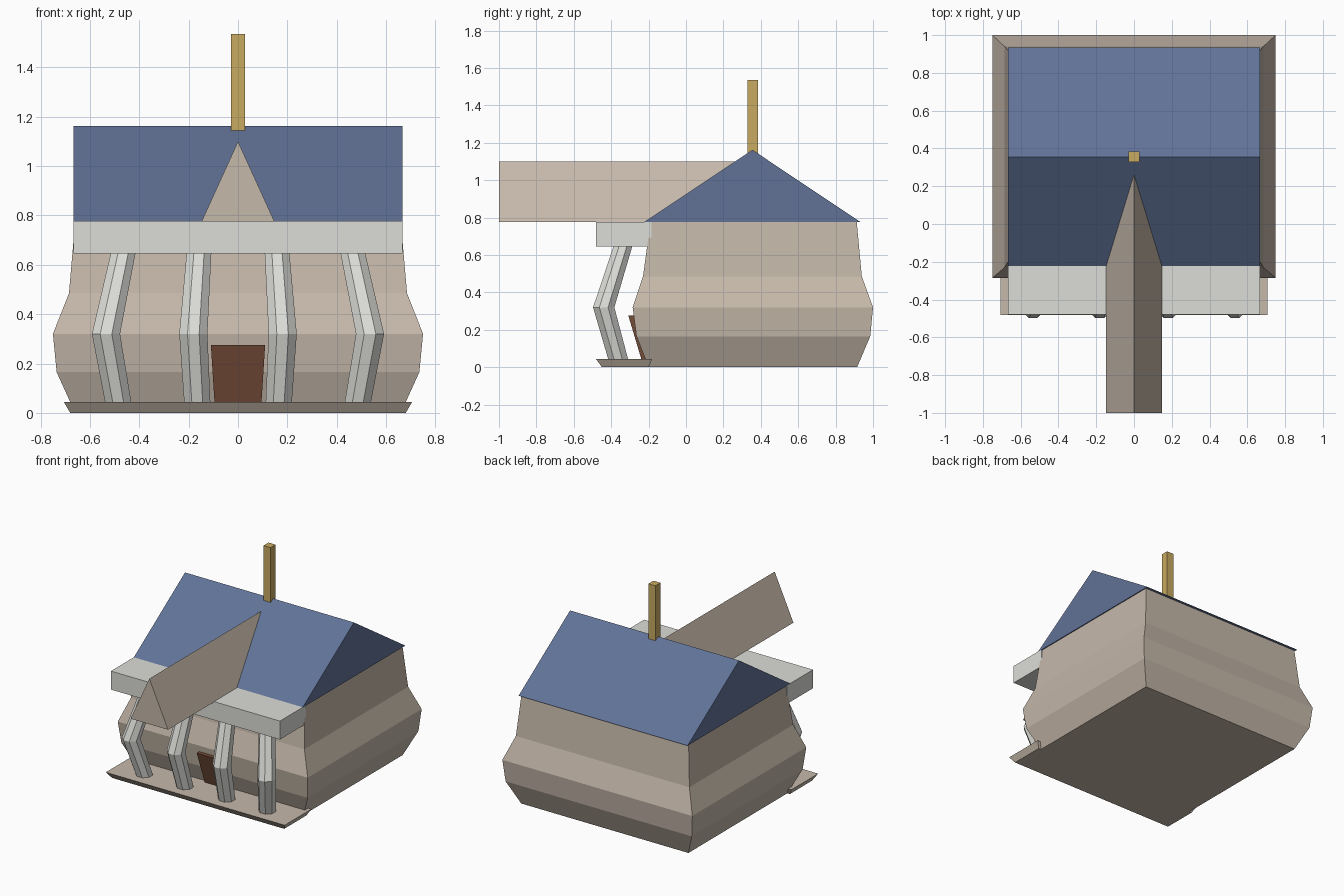
import bpy, math
from mathutils import Vector

if "Cube" in bpy.data.objects:
    bpy.data.objects.remove(bpy.data.objects["Cube"])


def material(name, rgb):
    m = bpy.data.materials.new(name)
    m.diffuse_color = (*rgb, 1)
    m.use_nodes = True
    m.node_tree.nodes["Principled BSDF"].inputs["Base Color"].default_value = m.diffuse_color
    return m


stone = material("stone", (0.56, 0.48, 0.40))
slate = material("slate", (0.12, 0.17, 0.31))
marble = material("marble", (0.72, 0.73, 0.69))
wood = material("wood", (0.18, 0.075, 0.04))
gold = material("gold", (0.58, 0.40, 0.12))


def loft(name, rings, mat):
    """Join matching rings of points with quads and cap both ends."""
    n = len(rings[0])
    verts = [p for r in rings for p in r]
    faces = [(k * n + i, k * n + (i + 1) % n, (k + 1) * n + (i + 1) % n, (k + 1) * n + i)
             for k in range(len(rings) - 1) for i in range(n)]
    faces += [tuple(reversed(range(n))), tuple(range(len(verts) - n, len(verts)))]
    mesh = bpy.data.meshes.new(name)
    mesh.from_pydata(verts, [], faces)
    mesh.materials.append(mat)
    ob = bpy.data.objects.new(name, mesh)
    bpy.context.collection.objects.link(ob)
    return ob


def rect(hx, y0, y1, z):
    return [(-hx, y0, z), (hx, y0, z), (hx, y1, z), (-hx, y1, z)]


def circle(x, y, z, r, n=8):
    return [(x + r * math.cos(2 * math.pi * (i + 0.5) / n) / math.cos(math.pi / n),
             y + r * math.sin(2 * math.pi * (i + 0.5) / n) / math.cos(math.pi / n), z)
            for i in range(n)]


# Bulging walls
profile = [(0.0, 0.66, -0.20, 0.915), (0.165, 0.735, -0.265, 0.985),
           (0.32, 0.75, -0.285, 1.0), (0.485, 0.685, -0.23, 0.94),
           (0.775, 0.66, -0.19, 0.913)]
loft("walls", [rect(hx, y0, y1, z) for z, hx, y0, y1 in profile], stone)

# Main gable roof, ridge along x
loft("main_roof", [[(x, -0.225, 0.775), (x, 0.935, 0.775), (x, 0.355, 1.162)]
                   for x in (-0.667, 0.667)], slate)

# Long gable running out over the porch, ridge along y
loft("porch_gable", [[(0.148, y, 0.775), (-0.148, y, 0.775), (0, y, 1.10)]
                     for y in (0.33, -1.0)][::-1], stone).data.flip_normals()

# Porch slab and beam
loft("porch_floor", [rect(0.68, -0.45, -0.20, 0), rect(0.706, -0.482, -0.18, 0.045)], stone)
loft("porch_beam", [rect(0.667, -0.48, -0.185, 0.645), rect(0.667, -0.48, -0.185, 0.777)], marble)

# Four bent columns
shape = [(0.04, -0.362, 0.053), (0.32, -0.440, 0.057), (0.65, -0.336, 0.050)]
for side, label in ((-1, "left"), (1, "right")):
    for kind, xs in (("inner", (0.165, 0.181, 0.158)), ("outer", (0.485, 0.535, 0.465))):
        loft(f"{label}_{kind}_column",
             [circle(side * x, y, z, r) for x, (z, y, r) in zip(xs, shape)], marble)

# Leaning door
loft("door", [rect(0.095, -0.238, -0.20, 0.04), rect(0.110, -0.308, -0.27, 0.275)], wood)

# Spire post
loft("spire", [rect(0.028, 0.328, 0.384, 1.13), rect(0.028, 0.328, 0.384, 1.535)], gold)
